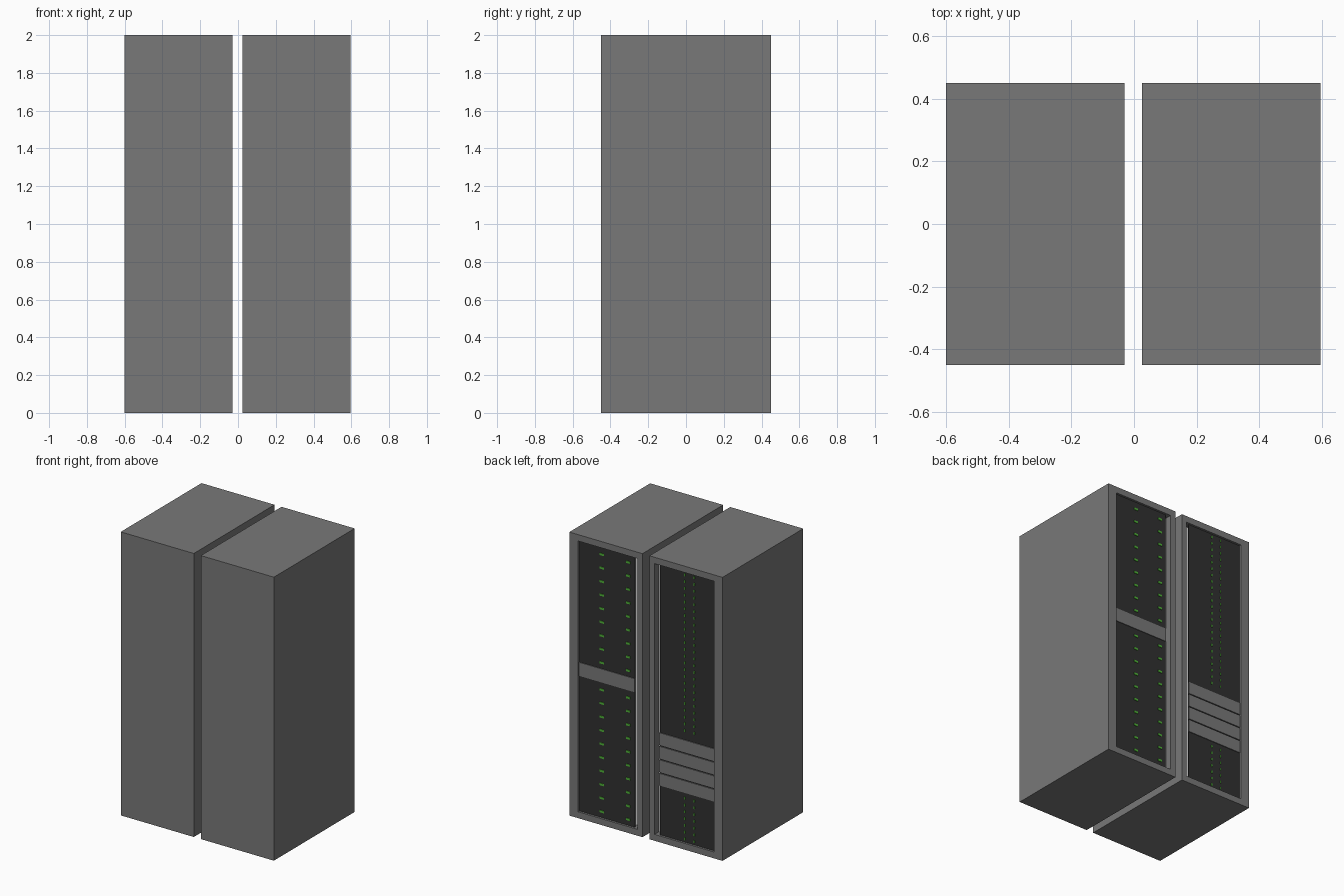
import bpy, bmesh

if "Cube" in bpy.data.objects:
    bpy.data.objects.remove(bpy.data.objects["Cube"])

def material(name, rgb):
    m = bpy.data.materials.new(name)
    m.diffuse_color = (*rgb, 1)
    m.use_nodes = True
    m.node_tree.nodes["Principled BSDF"].inputs["Base Color"].default_value = m.diffuse_color
    return m

GREY = material("cabinet grey", (0.19, 0.19, 0.19))
DARK = material("charcoal", (0.03, 0.03, 0.03))
GREEN = material("status green", (0.08, 0.45, 0.04))
LIGHT = material("pale lining", (0.7, 0.7, 0.7))

BACK, FLOOR, PLATE = 0.45, 0.40, 0.435   # back face, recess floor, panel surface
Z0, Z1, UNIT = 0.045, 1.955, 0.0955      # recess bottom, top, slot pitch

def finish(bm, name, mats):
    bmesh.ops.recalc_face_normals(bm, faces=bm.faces)
    me = bpy.data.meshes.new(name)
    bm.to_mesh(me)
    bm.free()
    for m in mats:
        me.materials.append(m)
    ob = bpy.data.objects.new(name, me)
    bpy.context.collection.objects.link(ob)
    return ob

def add_box(bm, x, y, z):
    """Box between the (low, high) pairs given for each axis."""
    verts = bmesh.ops.create_cube(bm, size=1)["verts"]
    for v in verts:
        v.co = [r[0] if c < 0 else r[1] for c, r in zip(v.co, (x, y, z))]

def boxes(name, mat, items):
    bm = bmesh.new()
    for x, y, z in items:
        add_box(bm, x, y, z)
    return finish(bm, name, [mat])

def cabinet(name, x0, x1, o0, o1):
    """Closed box with a recess (o0..o1 wide) pushed into its back face."""
    bm = bmesh.new()
    add_box(bm, (x0, x1), (-BACK, BACK), (0, 2))
    bm.faces.ensure_lookup_table()
    back = max(bm.faces, key=lambda f: f.calc_center_median().y)
    cx = (x0 + x1) / 2
    # opening edge, then recess floor
    bmesh.ops.inset_individual(bm, faces=[back], thickness=0.03)
    for v in back.verts:
        v.co = (o0 if v.co.x < cx else o1, BACK, Z0 if v.co.z < 1 else Z1)
    floor = bmesh.ops.extrude_discrete_faces(bm, faces=[back])["faces"][0]
    for v in floor.verts:
        v.co.y = FLOOR
    floor.material_index = 1
    finish(bm, name, [GREY, LIGHT])

def panel(xr, z0, z1, front=PLATE, thick=0.005):
    return (xr, (front - thick, front), (z0, z1))

def lamps(xs, zs, w, h):
    return [((x - w / 2, x + w / 2), (PLATE, PLATE + 0.004), (z - h / 2, z + h / 2))
            for x in xs for z in zs]

# Right cabinet: two dark blocks of equipment with a grey blanking plate between
cabinet("right_cabinet", 0.025, 0.595, 0.065, 0.528)
RX = (0.095, 0.528)
d0, d1 = Z0 + 10 * UNIT, Z0 + 11 * UNIT
boxes("right_equipment", DARK, [panel(RX, Z0, d0), panel(RX, d1, Z1)])
boxes("right_blanking_plate", GREY, [panel(RX, d0, d1, PLATE + 0.005, 0.01)])
rows = [Z0 + (i + 0.45) * UNIT for i in range(20) if i != 10]
boxes("right_status_lamps", GREEN, lamps((0.35, 0.146), rows, 0.032, 0.015))

# Left cabinet: dark equipment with four grey blanking plates low down
cabinet("left_cabinet", -0.6, -0.03, -0.533, -0.07)
LX = (-0.533, -0.1)
b0, b1 = 0.39, 0.39 + 4 * UNIT
boxes("left_equipment", DARK, [panel(LX, Z0, Z1)])
boxes("left_blanking_plates", GREY,
      [panel(LX, b0 + i * UNIT + 0.005, b0 + (i + 1) * UNIT - 0.005, PLATE + 0.006, 0.006)
       for i in range(4)])
rows = [Z0 + (i + 0.5) * UNIT / 2 for i in range(40)]
rows = [z for z in rows if not b0 - 0.015 < z < b1 + 0.015]
boxes("left_status_lamps", GREEN, lamps((-0.295, -0.37), rows, 0.008, 0.018))
